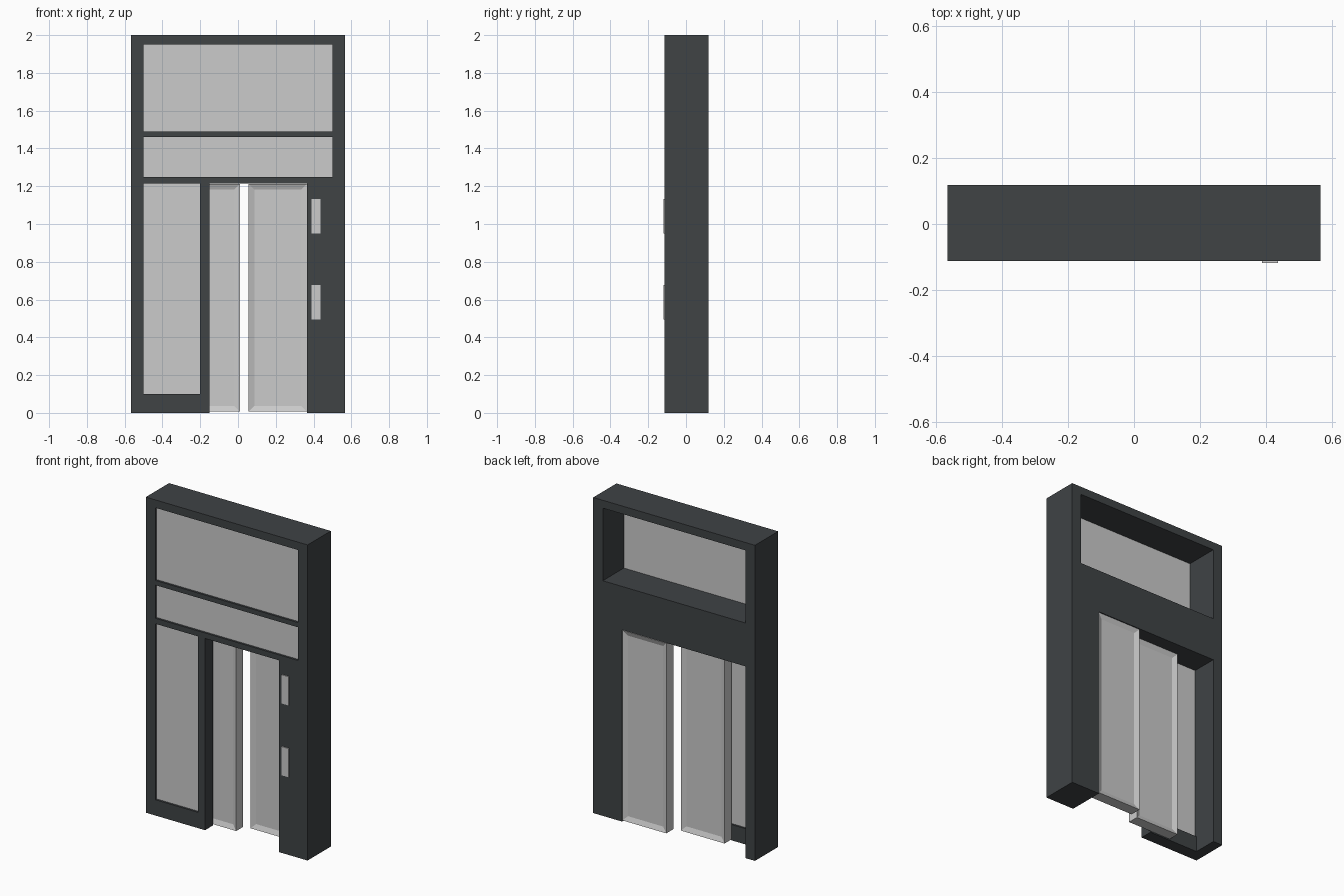
import bpy, bmesh

if "Cube" in bpy.data.objects:
    bpy.data.objects.remove(bpy.data.objects["Cube"])

FRONT, BACK = -0.113, 0.119     # frame faces in y
WALL = -0.033                   # back of the thin front wall around the doorway

dark = bpy.data.materials.new("dark_frame")
dark.diffuse_color = (0.05, 0.056, 0.06, 1)
dark.use_nodes = True
dark.node_tree.nodes["Principled BSDF"].inputs["Base Color"].default_value = dark.diffuse_color


def box(name, x, y, z, inset=None):
    """Box from (min, max) ranges; inset sinks a panel in the front and back faces."""
    bm = bmesh.new()
    bmesh.ops.create_cube(bm, size=1)
    for v in bm.verts:
        v.co = [r[0] if c < 0 else r[1] for c, r in zip(v.co, (x, y, z))]
    bm.normal_update()
    if inset:
        faces = [f for f in bm.faces if abs(f.normal.y) > 0.9]
        bmesh.ops.inset_individual(bm, faces=faces, thickness=inset[0])
        for f in faces:
            d = f.normal * inset[1]
            for v in f.verts:
                v.co -= d
    me = bpy.data.meshes.new(name)
    bm.to_mesh(me)
    bm.free()
    ob = bpy.data.objects.new(name, me)
    bpy.context.collection.objects.link(ob)
    return ob


# Frame: one solid block with all openings cut out
frame = box("frame", (-0.567, 0.567), (FRONT, BACK), (0, 2))
frame.data.materials.append(dark)
openings = [
    ((-0.5, 0.5), (-0.3, 0.3), (1.49, 1.95)),       # upper window, right through
    ((-0.5, 0.5), (-0.3, -0.07), (1.25, 1.46)),     # sign panel pocket
    ((-0.5, 0.365), (WALL, 0.3), (-0.1, 1.215)),    # sliding door cavity
    ((-0.152, 0.365), (-0.3, 0.3), (-0.1, 1.215)),  # doorway
    ((-0.5, -0.2), (-0.3, 0.0), (0.1, 1.215)),      # side window
]
bpy.context.view_layer.objects.active = frame
for x, y, z in openings:
    cutter = box("cutter", x, y, z)
    cutter.hide_render = True
    mod = frame.modifiers.new("cut", 'BOOLEAN')
    mod.operation, mod.solver, mod.object = 'DIFFERENCE', 'EXACT', cutter
    bpy.ops.object.modifier_apply(modifier=mod.name)
    bpy.data.objects.remove(cutter)

# Window panes, set just behind the front face
box("upper_window", (-0.5, 0.5), (-0.1, -0.092), (1.49, 1.95))
box("middle_panel", (-0.5, 0.5), (-0.1, -0.07), (1.25, 1.46))
box("side_window", (-0.5, -0.2), (-0.1, -0.045), (0.1, 1.215))

# Two sliding doors on separate tracks, each with sunken panels
box("left_door", (-0.297, 0.01), (-0.032, 0.038), (0.007, 1.212), (0.043, 0.012))
box("right_door", (0.056, 0.364), (0.046, 0.117), (0.007, 1.212), (0.043, 0.012))

# Call plates on the right pillar
for name, z in (("lower_plate", 0.495), ("upper_plate", 0.95)):
    box(name, (0.388, 0.438), (-0.119, FRONT + 0.01), (z, z + 0.182))
